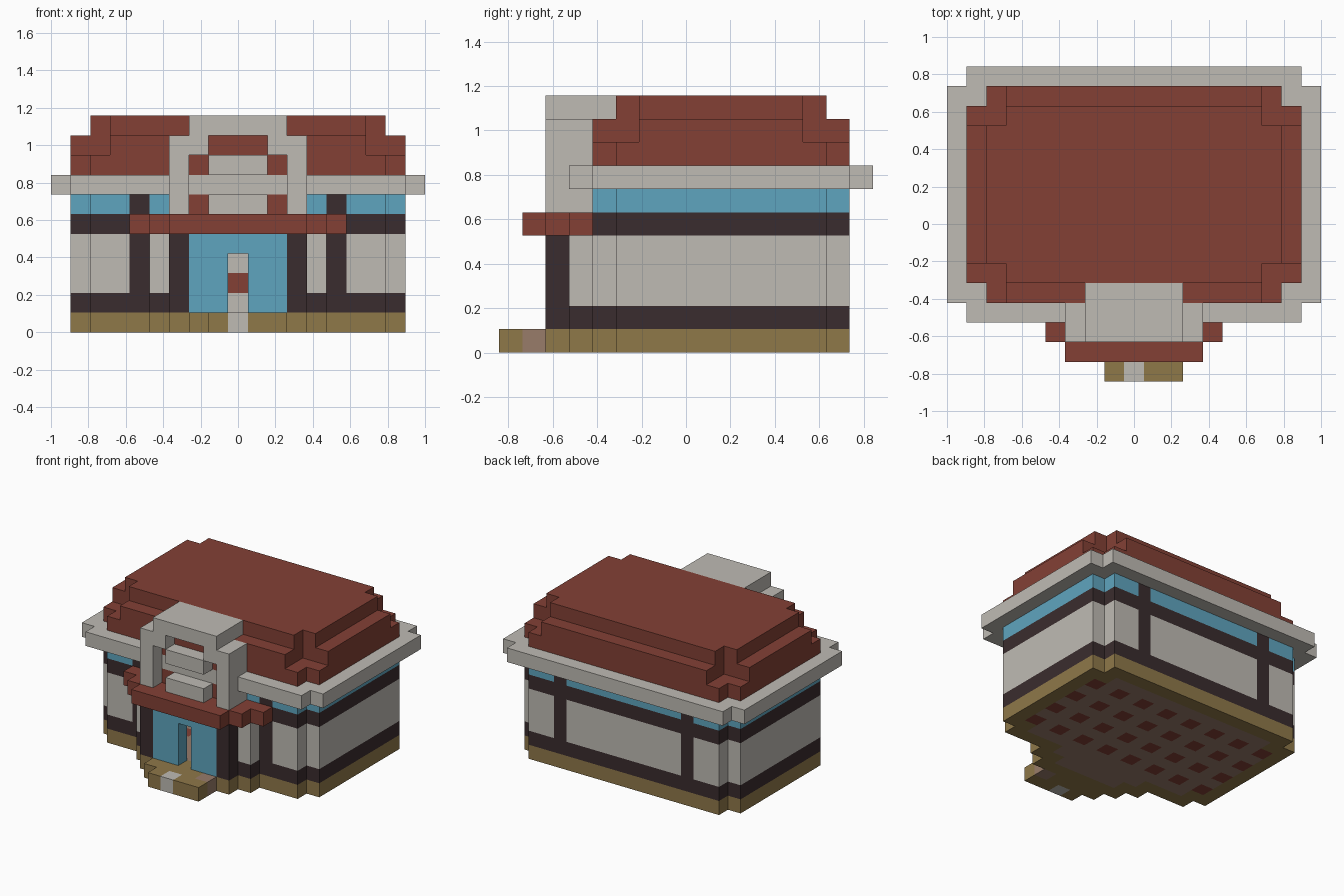
import bpy, bmesh
from mathutils import Vector

cube = bpy.data.objects.get("Cube")
if cube:
    bpy.data.objects.remove(cube)

U = 2 / 19  # block size
ORIGIN = Vector((-1, -8 * U, 0))


def material(name, rgb):
    lin = [((c / 255 + 0.055) / 1.055) ** 2.4 for c in rgb] + [1]
    m = bpy.data.materials.new(name)
    m.use_nodes = True
    m.diffuse_color = lin
    m.node_tree.nodes["Principled BSDF"].inputs["Base Color"].default_value = lin
    return m


STONE = material("pale stone", (191, 187, 180))
RED = material("brick red", (131, 64, 53))
DARK = material("dark timber", (58, 44, 46))
BLUE = material("sky blue", (95, 165, 191))
BROWN = material("ochre brown", (143, 120, 73))
TAUPE = material("taupe", (152, 124, 106))


def area(i0, i1, j0, j1):
    """Plan cells, both ends included."""
    return {(i, j) for i in range(i0, i1 + 1) for j in range(j0, j1 + 1)}


def wide(half, j0, j1):
    """Plan cells mirrored about the centre column."""
    return area(9 - half, 9 + half, j0, j1)


def inner(plan):
    """Cells that are surrounded on every side."""
    ring = [(a, b) for a in (-1, 0, 1) for b in (-1, 0, 1)]
    return {(i, j) for i, j in plan if all((i + a, j + b) in plan for a, b in ring)}


def stack(plan, k0, k1):
    return {(i, j, k) for i, j in plan for k in range(k0, k1 + 1)}


def build(name, mat, cells):
    """Outer skin of a set of blocks, merged into large flat faces."""
    bm = bmesh.new()
    verts = {}

    def vert(p):
        if p not in verts:
            verts[p] = bm.verts.new(ORIGIN + Vector(p) * U)
        return verts[p]

    for c in sorted(cells):
        for axis in range(3):
            for side in (0, 1):
                near = list(c)
                near[axis] += 2 * side - 1
                if tuple(near) in cells:
                    continue
                loop = []
                for a, b in ((0, 0), (1, 0), (1, 1), (0, 1)):
                    p = list(c)
                    p[axis] += side
                    p[(axis + 1) % 3] += a
                    p[(axis + 2) % 3] += b
                    loop.append(vert(tuple(p)))
                bm.faces.new(loop if side else loop[::-1])
    bmesh.ops.dissolve_limit(bm, angle_limit=0.01, verts=bm.verts[:], edges=bm.edges[:])
    me = bpy.data.meshes.new(name)
    bm.to_mesh(me)
    bm.free()
    me.materials.append(mat)
    ob = bpy.data.objects.new(name, me)
    bpy.context.collection.objects.link(ob)
    return ob


# Plans of the hall and the porch
hall = wide(8, 5, 13) | wide(7, 4, 14)
porch = wide(4, 3, 3) | wide(3, 2, 2)
plan = hall | porch
shell = plan - inner(plan)
hall_shell = hall - inner(hall)

# Ground slab, floor tiles and front step
floor = inner(plan)
tiles = {(i, j) for i, j in floor if i % 2 == 0 and j % 2 == 0 and j > 4}
step = wide(2, 1, 1) | area(8, 11, 0, 0)
path, step_end = {(9, 0)}, {(11, 1)}
build("base", BROWN, stack((plan | step) - floor - path - step_end, 0, 0))
build("floor", TAUPE, stack(floor - tiles, 0, 0))
build("floor_tiles", RED, stack(tiles, 0, 0))
build("path_block", STONE, stack(path, 0, 0))
build("step_end", TAUPE, stack(step_end, 0, 0))

# Walls: timber bands and posts, stone panels, blue clerestory
posts = {(i, j) for i, j in hall_shell if i in (4, 14) and j in (4, 14)}
door = wide(2, 2, 2)
porch_posts = {(6, 2), (12, 2)}
build("lower_band", DARK, stack(shell - door - porch_posts, 1, 1))
build("wall_panels", STONE, stack(shell - door - porch_posts - posts, 2, 4))
build("posts", DARK, stack(posts, 2, 4) | stack(posts, 6, 6))
build("porch_posts", DARK, stack(porch_posts, 1, 4))
build("upper_band", DARK, stack(hall_shell, 5, 5))
build("clerestory", BLUE, stack(hall_shell - posts, 6, 6))
build("entrance_glazing", BLUE, stack(door, 1, 4) - stack({(9, 2)}, 1, 3))

# Counter inside
counter = wide(2, 9, 9)
build("counter", STONE, stack(counter, 1, 1) | stack(counter, 3, 3))
build("counter_band", RED, stack(counter, 2, 2))

# Canopy, eave and stepped roof
build("canopy", RED, stack(wide(5, 3, 3) | wide(4, 2, 2) | wide(3, 1, 1), 5, 5))
build("eave", STONE, stack(wide(9, 4, 14) | wide(8, 3, 15), 7, 7))
roof = (stack(hall, 8, 8)
        | stack(wide(8, 6, 12) | wide(6, 4, 14), 9, 9)
        | stack(wide(7, 6, 12) | wide(6, 5, 13), 10, 10))
gable_top = stack(wide(2, 2, 4), 10, 10)
build("roof", RED, roof - gable_top)

# Gable arch over the entrance
legs = stack(area(6, 6, 2, 3) | area(12, 12, 2, 3), 6, 9)
corners = stack(area(7, 7, 2, 2) | area(11, 11, 2, 2), 9, 9)
build("gable_arch", STONE, legs | corners | gable_top)
build("gable_bars", STONE, stack(wide(1, 2, 2), 6, 6) | stack(wide(1, 2, 2), 8, 8))
emblem = {(9, 3, 7)}
build("gable_panel", RED, stack(wide(2, 3, 3), 6, 9) - emblem)
build("gable_emblem", TAUPE, emblem)
